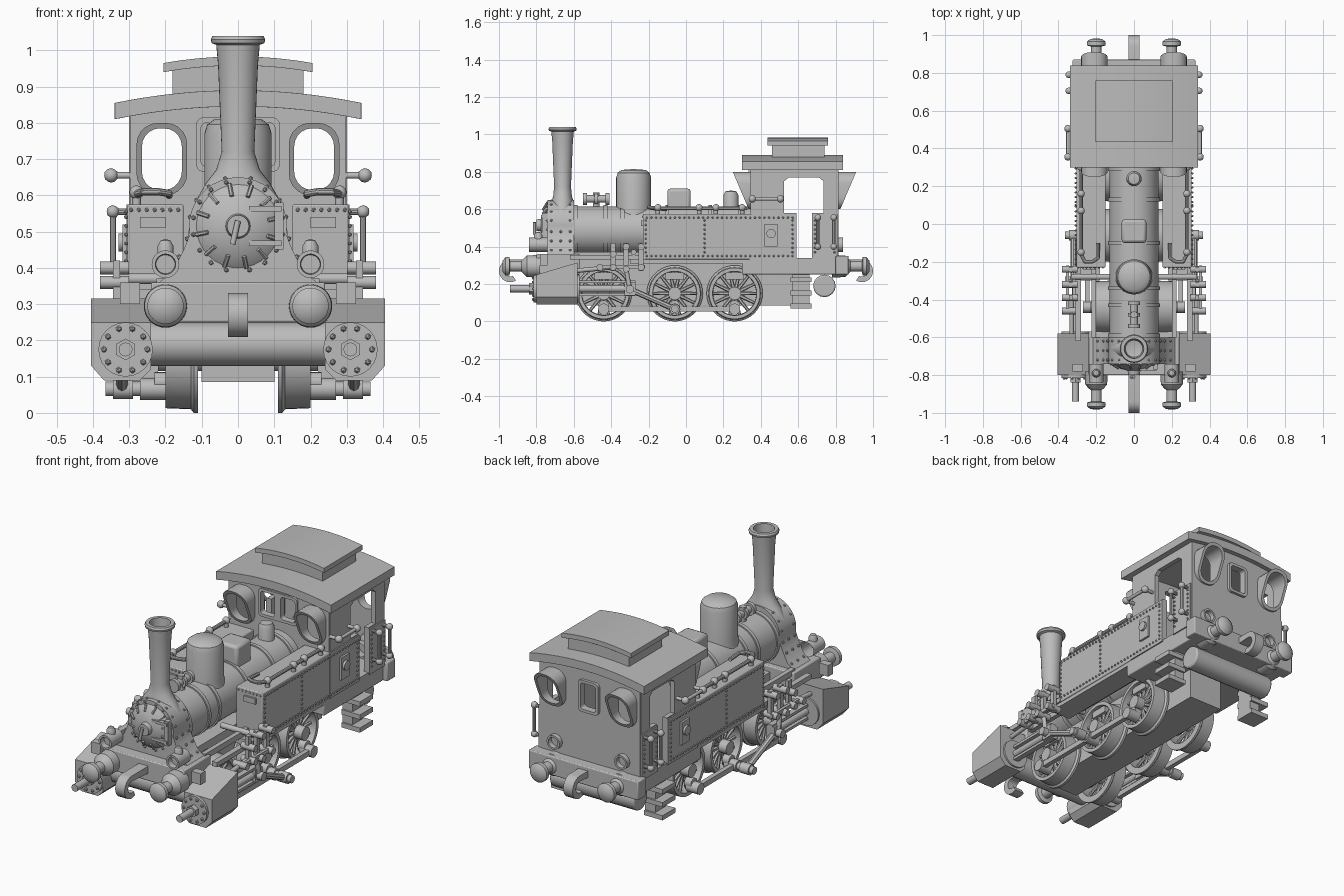
import bpy, bmesh
from math import sin, cos, pi, radians
from mathutils import Vector, Matrix

if "Cube" in bpy.data.objects:
    bpy.data.objects.remove(bpy.data.objects["Cube"])

GREY = (.5, .5, .5, 1)
grey = bpy.data.materials.new("plain_grey")
grey.use_nodes = True
grey.diffuse_color = GREY
grey.node_tree.nodes["Principled BSDF"].inputs["Base Color"].default_value = GREY
parts = []


def place(name, mesh, mirror, bevel):
    obj = bpy.data.objects.new(name, mesh)
    bpy.context.scene.collection.objects.link(obj)
    mesh.materials.clear()
    mesh.materials.append(grey)
    if bevel:
        mod = obj.modifiers.new("soft_edges", 'BEVEL')
        mod.width, mod.segments, mod.limit_method = bevel, 2, 'ANGLE'
    if mirror:
        mod = obj.modifiers.new("other_side", 'MIRROR')
        mod.use_mirror_merge = False
    parts.append(obj)
    return obj


class Part:
    """Collects primitives in world space and becomes one named object."""
    def __init__(self, name, mirror=False, bevel=0):
        self.name, self.mirror, self.bevel = name, mirror, bevel
        self.bm = bmesh.new()

    def __enter__(self):
        return self

    def __exit__(self, *args):
        mesh = bpy.data.meshes.new(self.name)
        bmesh.ops.recalc_face_normals(self.bm, faces=self.bm.faces)
        self.bm.to_mesh(mesh)
        self.bm.free()
        place(self.name, mesh, self.mirror, self.bevel)

    def box(self, *spans):
        mid = Vector([(a + b) / 2 for a, b in spans])
        size = [b - a for a, b in spans]
        bmesh.ops.create_cube(self.bm, size=1, matrix=Matrix.LocRotScale(mid, None, size))

    def rod(self, start, end, r, r_end=None, sides=16):
        a, b = Vector(start), Vector(end)
        turn = (b - a).to_track_quat('Z', 'Y').to_matrix().to_4x4()
        bmesh.ops.create_cone(self.bm, cap_ends=True, segments=sides, radius1=r,
                              radius2=r if r_end is None else r_end, depth=(b - a).length,
                              matrix=Matrix.Translation((a + b) / 2) @ turn)

    def axle(self, x_from, x_to, y, z, r):
        self.rod((x_from, y, z), (x_to, y, z), r)

    def pipe(self, points, r):
        for a, b in zip(points, points[1:]):
            self.rod(a, b, r, sides=10)
            self.ball(b, r)

    def ball(self, centre, r):
        bmesh.ops.create_icosphere(self.bm, subdivisions=2 if r > .01 else 1, radius=r,
                                   matrix=Matrix.Translation(centre))

    def lathe(self, profile, centre, direction=(0, 0, 1), closed=False, sides=32):
        turn = Vector(direction).to_track_quat('Z', 'Y')
        rings = []
        for r, h in profile:
            ring = [Vector((r * cos(2 * pi * i / sides), r * sin(2 * pi * i / sides), h)) for i in range(sides)]
            rings.append([self.bm.verts.new(turn @ p + Vector(centre)) for p in ring])
        pairs = list(zip(rings, rings[1:])) + ([(rings[-1], rings[0])] if closed else [])
        for a, b in pairs:
            for i in range(sides):
                j = (i + 1) % sides
                self.bm.faces.new((a[i], a[j], b[j], b[i]))
        bmesh.ops.remove_doubles(self.bm, verts=[v for ring in rings for v in ring], dist=.0001)


def plate(name, outline, depth, holes=(), plane='front', mirror=False, bevel=0):
    """Flat outline with holes, extruded along y (front) or x (side)."""
    curve = bpy.data.curves.new(name, 'CURVE')
    curve.dimensions, curve.fill_mode = '2D', 'BOTH'
    curve.extrude = (depth[1] - depth[0]) / 2
    for loop in (outline, *holes):
        spline = curve.splines.new('POLY')
        spline.points.add(len(loop) - 1)
        spline.use_cyclic_u = True
        for point, (u, v) in zip(spline.points, loop):
            point.co = (u, v, 0, 1)
    temp = bpy.data.objects.new(name, curve)
    mesh = bpy.data.meshes.new_from_object(temp)
    bpy.data.objects.remove(temp)
    mid = sum(depth) / 2
    for v in mesh.vertices:
        u, w, d = v.co
        v.co = (u, mid - d, w) if plane == 'front' else (mid + d, u, w)
    bm = bmesh.new()
    bm.from_mesh(mesh)
    bmesh.ops.remove_doubles(bm, verts=bm.verts, dist=.0001)
    bmesh.ops.recalc_face_normals(bm, faces=bm.faces)
    bm.to_mesh(mesh)
    bm.free()
    return place(name, mesh, mirror, bevel)


def rounded(cx, cz, w, h, r):
    corners = ((1, 1), (-1, 1), (-1, -1), (1, -1))
    return [(cx + sx * (w - r) + r * cos(radians(90 * k + 18 * i)),
             cz + sz * (h - r) + r * sin(radians(90 * k + 18 * i)))
            for k, (sx, sz) in enumerate(corners) for i in range(6)]


def arch(half, edge, rise, thick):
    xs = [half * i / 8 for i in range(-8, 9)]
    top = [(x, edge + rise * (1 - (x / half) ** 2)) for x in xs]
    return top + [(x, z - thick) for x, z in reversed(top)]


def steps(a, b, n):
    return [a + (b - a) * i / (n - 1) for i in range(n)]


# Frame, floor and beams
with Part("main_frame") as p:
    p.box((-.1, .1), (-.58, .57), (.085, .33))
with Part("cab_floor", bevel=.005) as p:
    p.box((-.3, .3), (.3, .82), (.25, .34))
    p.box((-.325, .325), (.8, .87), (.25, .35))
with Part("front_beam", bevel=.005) as p:
    p.box((-.24, .24), (-.8, -.57), (.25, .36))
with Part("cross_tanks", bevel=.008) as p:
    for y in (-.68, .74):
        p.axle(-.25, .25, y, .19, .06)
with Part("cab_steps", mirror=True) as p:
    p.box((.22, .28), (.57, .66), (.07, .25))
    for z in (.07, .14, .21):
        p.box((.22, .33), (.56, .67), (z, z + .025))
with Part("running_boards", mirror=True) as p:
    p.box((.18, .3), (-.3, .32), (.31, .34))
    p.box((.2, .225), (-.6, -.2), (.34, .37))
    p.box((.27, .325), (-.78, -.74), (.3, .36))
    p.box((.28, .31), (-.62, -.22), (.33, .355))

# Smokebox with flared saddle
dome = [(.135 * cos(radians(a)), .515 + .135 * sin(radians(a))) for a in range(-10, 191, 10)]
plate("smokebox", [(.23, .35), (.18, .39), (.15, .45)] + dome + [(-.15, .45), (-.18, .39), (-.23, .35)],
      (-.74, -.6))
with Part("smokebox_door") as p:
    p.lathe([(0, .04), (.04, .035), (.09, .02), (.115, 0)], (0, -.74, .515), (0, -1, 0))
    p.lathe([(0, .06), (.03, .06), (.035, .03)], (0, -.74, .515), (0, -1, 0))
    p.rod((0, -.81, .53), (-.015, -.81, .465), .008)
    p.box((.03, .12), (-.775, -.75), (.46, .475))
    p.box((.03, .12), (-.775, -.75), (.555, .57))
    p.box((.1, .125), (-.77, -.74), (.45, .58))
    for k in range(12):
        c, s = cos(k * pi / 6 + .2), sin(k * pi / 6 + .2)
        p.rod((.085 * c, -.765, .515 + .085 * s), (.118 * c, -.745, .515 + .118 * s), .006, sides=6)

# Boiler, bands and mountings
with Part("boiler") as p:
    p.rod((0, -.61, .485), (0, .36, .485), .13, sides=48)
with Part("boiler_bands") as p:
    for y in (-.59, -.43, -.34, -.1, .13, .29):
        p.rod((0, y - .01, .485), (0, y + .01, .485), .137, sides=48)
with Part("chimney") as p:
    p.lathe([(.065, .58), (.06, .635), (.05, .67), (.045, .72), (.055, .96), (.06, 1.015), (.073, 1.02),
             (.075, 1.03), (.07, 1.04), (.052, 1.04), (.045, .95), (0, .94)], (0, -.66, 0))
    for v in p.bm.verts:
        v.co.x *= 1 + max(0, .7 - v.co.z) * 7
with Part("steam_dome") as p:
    p.lathe([(.1, .56), (.093, .61), (.093, .77), (.085, .795), (.065, .81), (0, .815)], (0, -.28, 0))
with Part("sand_box", bevel=.015) as p:
    p.box((-.065, .065), (-.1, .025), (.56, .71))
with Part("safety_valve") as p:
    p.lathe([(.045, .59), (.04, .61), (.04, .675), (.03, .695), (0, .7)], (0, .24, 0))
with Part("feed_valve") as p:
    p.rod((0, -.55, .655), (0, -.41, .655), .02)
    for y in (-.54, -.48, -.42):
        p.rod((0, y - .01, .655), (0, y + .01, .655), .033)
    p.rod((0, -.48, .6), (0, -.48, .69), .018)

# Side tanks and fittings
with Part("side_tank", mirror=True, bevel=.005) as p:
    p.box((.15, .305), (-.23, .36), (.33, .575))
with Part("tank_fittings", mirror=True) as p:
    p.box((.2, .27), (-.24, -.22), (.51, .54))
    p.pipe([(.19, -.1, .6), (.19, -.18, .605), (.22, -.2, .61), (.26, -.2, .61), (.28, -.16, .605), (.28, .32, .605)], .01)
    for y in (-.15, .07, .16, .3):
        p.ball((.28, y, .608), .02)
        p.rod((.28, y, .57), (.28, y, .6), .012)
with Part("rivets", mirror=True) as p:
    for y in steps(-.21, .57, 32):
        for z in (.35, .555):
            p.ball((.309, y, z), .006)
    for z in steps(.37, .54, 8):
        for y in (-.215, .1, .57, .69, .795):
            p.ball((.309, y, z), .006)
    for x in steps(.165, .295, 7):
        p.ball((x, -.23, .56), .006)
    for k in steps(-75, 75, 8):
        c, s = cos(radians(k)), sin(radians(k))
        p.ball((.125 * c, -.742, .515 + .125 * s), .007)
        if k > 0:
            for y in (-.72, -.62):
                p.ball((.135 * c, y, .515 + .135 * s), .007)
    for z, x in ((.38, .192), (.43, .162), (.48, .14)):
        for y in (-.72, -.67, -.62):
            p.ball((x, y, z), .008)

# Cab walls, windows and roof
door = [(.59, .34), (.675, .34), (.675, .58), (.735, .58), (.735, .75), (.71, .77), (.55, .77), (.525, .75),
        (.525, .58), (.59, .58)]
plate("cab_side", [(.35, .33), (.81, .33), (.81, .84), (.35, .84)], (.275, .3), [door], 'side', True)
with Part("cab_side_panels", mirror=True) as p:
    p.box((.29, .307), (.34, .59), (.33, .575))
    p.box((.29, .307), (.675, .81), (.33, .575))
    p.box((.3, .318), (.42, .49), (.4, .52))
    p.axle(.31, .33, .455, .47, .025)
wall = [(-.298, .33), (.298, .33), (.298, .835), (.15, .86), (-.15, .86), (-.298, .835)]
ovals = [rounded(s * .21, .7, .055, .085, .05) for s in (-1, 1)]
front_panes = [rounded(s * .06, .74, .042, .06, .015) for s in (-1, 1)]
rear_pane = rounded(0, .7, .045, .07, .015)
plate("cab_front", wall, (.345, .37), ovals + front_panes)
plate("cab_back", wall, (.79, .815), ovals + [rear_pane])
plate("front_pane_frame", rounded(0, .74, .115, .075, .02), (.335, .346), front_panes)
plate("rear_pane_frame", rounded(0, .7, .06, .085, .02), (.814, .83), [rear_pane])
for name, base, way in (("front_hood", .35, -1), ("rear_hood", .81, 1)):
    hood = plate(name, rounded(.21, .7, .07, .1, .06), (base - .01, base + .01), [ovals[1]], mirror=True)
    for v in hood.data.vertices:
        if (v.co.y - base) * way > 0:
            v.co.y = base + way * (.015 + .085 * (v.co.z - .6) / .2)
plate("roof", arch(.34, .855, .035, .045), (.3, .84), bevel=.012)
plate("roof_vent", arch(.18, .945, .015, .1), (.46, .74))
plate("vent_lid", arch(.205, .965, .018, .025), (.435, .76), bevel=.008)

# Handrails
with Part("handrails", mirror=True) as p:
    for y in (.355, .505):
        p.axle(.29, .34, y, .655, .009)
        p.ball((.35, y, .655), .02)
    p.rod((.35, .355, .655), (.35, .505, .655), .009)
    for y in (.705, .79):
        p.pipe([(.3, y, .555), (.345, y, .555), (.345, y, .4), (.3, y, .4)], .009)
        p.ball((.345, y, .555), .018)
        p.ball((.345, y, .4), .018)

# Buffers, hooks and lamps at both ends
with Part("buffers", mirror=True) as p:
    for way in (-1, 1):
        p.lathe([(.06, .78), (.058, .85), (.04, .87), (.028, .88), (.028, .94), (.05, .945), (.05, .965), (.03, .98),
                 (0, .982)], (.2, 0, .295), (0, way, 0))
        p.lathe([(.038, .74), (.038, .84), (.028, .84), (.026, .81), (0, .81)], (.2, 0, .41), (0, way, 0))
        p.lathe([(.022, .43), (.022, .46), (.014, .475), (0, .48)], (.2, way * .79, 0))
for name, way in (("front_hook", -1), ("rear_hook", 1)):
    bend = [radians(a) for a in range(90, -121, -15)]
    outer = [(way * (.94 + .06 * cos(a)), .27 + .06 * sin(a)) for a in bend]
    inner = [(way * (.94 + .03 * cos(a)), .27 + .03 * sin(a)) for a in reversed(bend)]
    plate(name, [(way * .78, .33)] + outer + inner + [(way * .78, .29)], (-.028, .028), plane='side')

# Cylinders and slide bars
block = plate("cylinder_block", [(.24, .315), (.405, .315), (.405, .13), (.37, .09), (.27, .09), (.24, .12)],
              (-.8, -.58), mirror=True)
for v in block.data.vertices:
    if v.co.y < -.7 and v.co.z > .3:
        v.co.z = .25
with Part("cylinder_ends", mirror=True) as p:
    p.rod((.31, -.815, .175), (.31, -.57, .175), .075, sides=24)
    p.rod((.31, -.84, .175), (.31, -.81, .175), .03, sides=6)
    p.rod((.31, -.94, .175), (.31, -.3, .175), .019)
    for k in range(10):
        p.ball((.31 + .06 * cos(k * pi / 5), -.816, .175 + .06 * sin(k * pi / 5)), .009)
    for z in (.135, .205):
        p.box((.295, .325), (-.58, -.27), (z, z + .014))
    p.box((.285, .335), (-.33, -.27), (.14, .21))

# Wheels
AXLES = (-.44, -.06, .26)
with Part("wheels", mirror=True) as p:
    for y in AXLES:
        p.lathe([(.115, .11), (.15, .11), (.15, .122), (.14, .13), (.137, .2), (.118, .2)], (0, y, .15), (1, 0, 0), True, 40)
        p.axle(0, .22, y, .15, .035)
        p.axle(.19, .23, y, .085, .028)
        for k in range(14):
            c, s = cos(k * pi / 7), sin(k * pi / 7)
            p.rod((.165, y + .02 * c, .15 + .02 * s), (.165, y + .12 * c, .15 + .12 * s), .011, .008, 6)
        p.box((.15, .185), (y - .05, y + .05), (.225, .262))

# Rods and valve gear
with Part("drive_rods", mirror=True) as p:
    p.box((.235, .26), (AXLES[0], AXLES[-1]), (.052, .08))
    for y in AXLES:
        p.axle(.2, .27, y, .066, .03)
    p.axle(.2, .365, AXLES[1], .066, .02)
    p.rod((.32, -.3, .172), (.32, AXLES[1], .066), .016, sides=8)
    p.axle(.29, .345, AXLES[1], .066, .028)
    p.axle(.29, .365, -.3, .172, .022)
with Part("valve_gear", mirror=True) as p:
    for y, z in ((-.24, .4), (-.24, .29), (-.32, .4), (-.32, .28), (-.39, .36), (-.39, .29), (-.46, .29)):
        p.axle(.3, .38, y, z, .018)
    for y in (-.24, -.32, -.39):
        p.box((.325, .345), (y - .013, y + .013), (.27, .42))
    p.box((.345, .36), (-.47, -.22), (.282, .302))
    p.rod((.33, -.6, .27), (.33, -.39, .29), .012)
    p.rod((.335, -.32, .28), (.335, -.3, .17), .012)
    p.axle(.1, .33, -.28, .37, .015)

# Smooth curved surfaces, keep hard edges
for obj in parts:
    obj.select_set(True)
bpy.context.view_layer.objects.active = parts[0]
bpy.ops.object.shade_smooth_by_angle(angle=radians(35))
